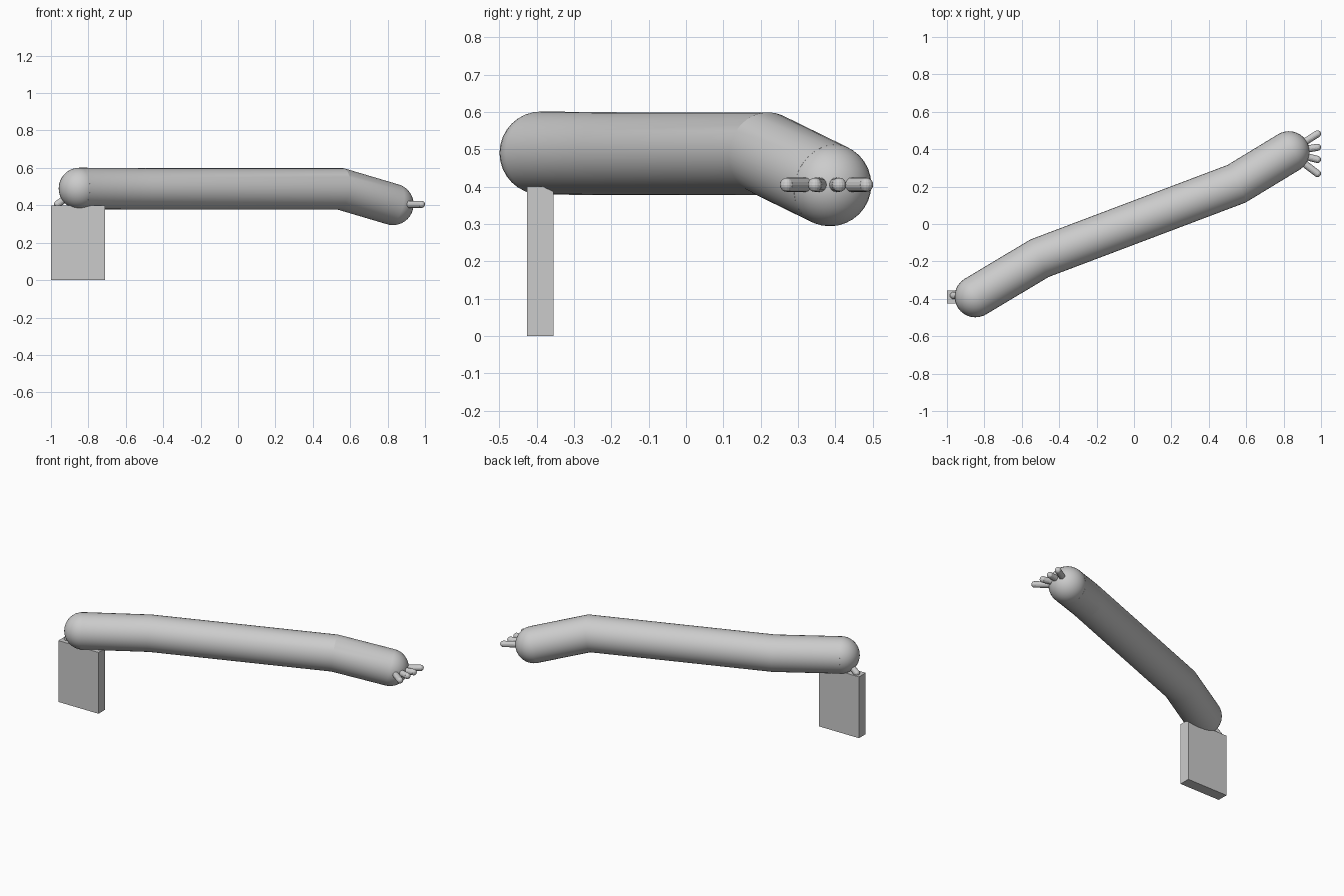
import bpy, bmesh, math
from mathutils import Vector

if "Cube" in bpy.data.objects:
    bpy.data.objects.remove(bpy.data.objects["Cube"])

grey = bpy.data.materials.new("light_grey")
grey.use_nodes = True
colour = (0.6, 0.6, 0.6, 1)
grey.diffuse_color = colour
grey.node_tree.nodes["Principled BSDF"].inputs["Base Color"].default_value = colour


def finish(bm, name, smooth=True):
    bmesh.ops.recalc_face_normals(bm, faces=bm.faces)
    mesh = bpy.data.meshes.new(name)
    bm.to_mesh(mesh)
    bm.free()
    mesh.materials.append(grey)
    obj = bpy.data.objects.new(name, mesh)
    bpy.context.collection.objects.link(obj)
    if smooth:
        bpy.ops.object.select_all(action="DESELECT")
        obj.select_set(True)
        bpy.context.view_layer.objects.active = obj
        bpy.ops.object.shade_smooth_by_angle(angle=math.radians(16))
    return obj


def tube(name, path, radius, sides):
    """Sweep a circle along a path with mitred corners."""
    bm = bmesh.new()
    pts = [Vector(p) for p in path]
    dirs = [(b - a).normalized() for a, b in zip(pts, pts[1:])]
    side = dirs[0].cross(Vector((0, 0, 1))).normalized()
    up = side.cross(dirs[0])
    ring = [pts[0] + radius * (side * math.cos(t) + up * math.sin(t))
            for t in (2 * math.pi * i / sides for i in range(sides))]
    rings = [[bm.verts.new(p) for p in ring]]
    for i, d in enumerate(dirs):
        after = dirs[min(i + 1, len(dirs) - 1)]
        plane = (d + after).normalized()
        ring = [p + d * ((pts[i + 1] - p).dot(plane) / d.dot(plane)) for p in ring]
        rings.append([bm.verts.new(p) for p in ring])
    for a, b in zip(rings, rings[1:]):
        for i in range(sides):
            j = (i + 1) % sides
            bm.faces.new((a[i], a[j], b[j], b[i]))
    bm.faces.new(rings[0])
    bm.faces.new(rings[-1])
    return finish(bm, name)


def ball(name, centre, radius, sides):
    bm = bmesh.new()
    bmesh.ops.create_uvsphere(bm, u_segments=sides, v_segments=sides // 2, radius=radius)
    bmesh.ops.translate(bm, verts=bm.verts, vec=centre)
    return finish(bm, name)


def finger(name, start, tip):
    tube(name, [start, tip], 0.019, 16)
    ball(name + "_tip", tip, 0.019, 16)


# Bent arm with rounded ends
shoulder = (-0.848, -0.388, 0.49)
hand = (0.828, 0.385, 0.405)
tube("arm", [shoulder, (-0.505, -0.183, 0.488), (0.548, 0.215, 0.488), hand], 0.111, 32)
ball("shoulder_end", shoulder, 0.111, 32)
ball("hand_end", hand, 0.111, 32)

# Spread fingers on the hand
for n, y in enumerate((0.27, 0.345, 0.41, 0.482)):
    finger(f"finger_{n + 1}", hand, (0.981, y, 0.405))

# Peg joining the arm to the panel
finger("mount_peg", shoulder, (-0.965, -0.382, 0.406))

# Flat panel under the shoulder
bm = bmesh.new()
bmesh.ops.create_cube(bm, size=1)
bmesh.ops.scale(bm, verts=bm.verts, vec=(0.29, 0.07, 0.4))
bmesh.ops.translate(bm, verts=bm.verts, vec=(-0.855, -0.39, 0.2))
finish(bm, "support_panel", smooth=False)
